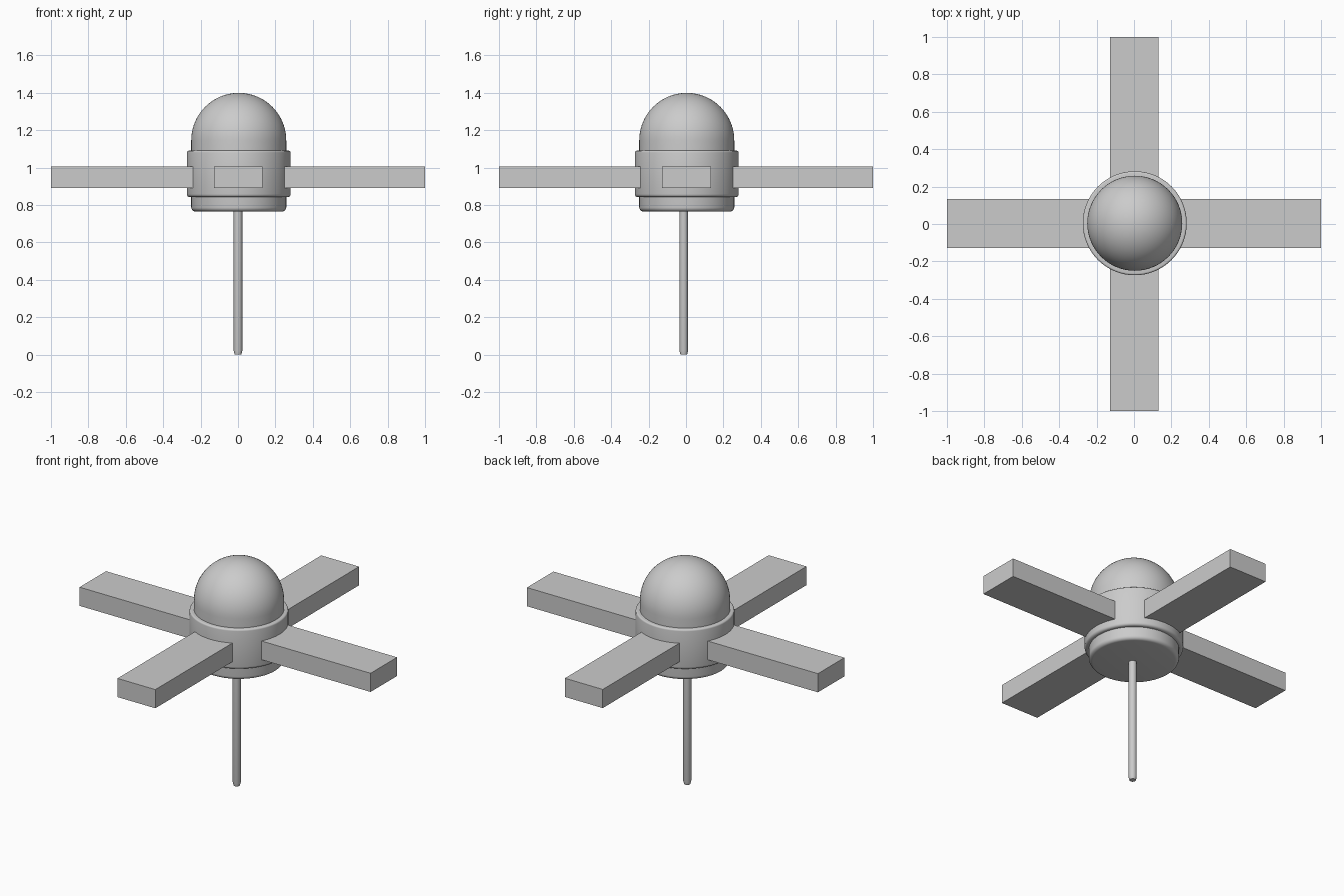
import bpy, bmesh, math
from mathutils import Matrix

if "Cube" in bpy.data.objects:
    bpy.data.objects.remove(bpy.data.objects["Cube"])


def finish(name, bm, smooth=True):
    bmesh.ops.recalc_face_normals(bm, faces=bm.faces)
    mesh = bpy.data.meshes.new(name)
    bm.to_mesh(mesh)
    bm.free()
    ob = bpy.data.objects.new(name, mesh)
    bpy.context.collection.objects.link(ob)
    if smooth:
        bpy.ops.object.select_all(action='DESELECT')
        ob.select_set(True)
        bpy.context.view_layer.objects.active = ob
        bpy.ops.object.shade_smooth_by_angle(angle=math.radians(35))
    return ob


def arc(cr, cz, r, a0, a1, n):
    """Points on an arc in the (radius, z) plane, angles in degrees."""
    return [(cr + r * math.cos(math.radians(a0 + (a1 - a0) * i / n)),
             cz + r * math.sin(math.radians(a0 + (a1 - a0) * i / n)))
            for i in range(n + 1)]


def lathe(name, profile, x, y, steps=64):
    bm = bmesh.new()
    verts = [bm.verts.new((max(r, 0), 0, z)) for r, z in profile]
    edges = [bm.edges.new(p) for p in zip(verts, verts[1:])]
    bmesh.ops.spin(bm, geom=verts + edges, cent=(0, 0, 0), axis=(0, 0, 1),
                   angle=math.tau, steps=steps, use_duplicate=False)
    bmesh.ops.remove_doubles(bm, verts=bm.verts, dist=1e-5)
    bmesh.ops.translate(bm, verts=bm.verts, vec=(x, y, 0))
    return finish(name, bm)


CX = CY = 0.004

# domed body with a rounded bottom rim
R = 0.254
body = [(0, 0.765)] + arc(R - 0.022, 0.787, 0.022, -90, 0, 5)
body += arc(0, 1.399 - R, R, 0, 90, 20)
lathe("domed_body", body, CX, CY)

# collar band around the body
C = 0.278
collar = [(0.24, 0.842)] + arc(C - 0.016, 0.858, 0.016, -90, 0, 4)
collar += arc(C - 0.01, 1.08, 0.01, 0, 90, 4) + [(0.24, 1.09)]
lathe("collar", collar, CX, CY)

# thin post below the body
post = [(0, 0), (0.018, 0), (0.023, 0.02), (0.023, 0.8), (0, 0.8)]
lathe("post", post, 0.0, -0.012, 24)

# four flat arms in a cross
INNER = 0.18
for i, side in enumerate(("right", "back", "left", "front")):
    bm = bmesh.new()
    bmesh.ops.create_cube(bm, size=1)
    bmesh.ops.scale(bm, verts=bm.verts, vec=(1 - INNER, 0.26, 0.116))
    bmesh.ops.translate(bm, verts=bm.verts, vec=((1 + INNER) / 2, 0, 0.948))
    bmesh.ops.rotate(bm, verts=bm.verts, cent=(0, 0, 0),
                     matrix=Matrix.Rotation(i * math.pi / 2, 3, 'Z'))
    # nudge sideways only, so the tips stay at the full span
    off = (0, 0.003, 0) if i % 2 == 0 else (0.002, 0, 0)
    bmesh.ops.translate(bm, verts=bm.verts, vec=off)
    finish(side + "_arm", bm, smooth=False)
